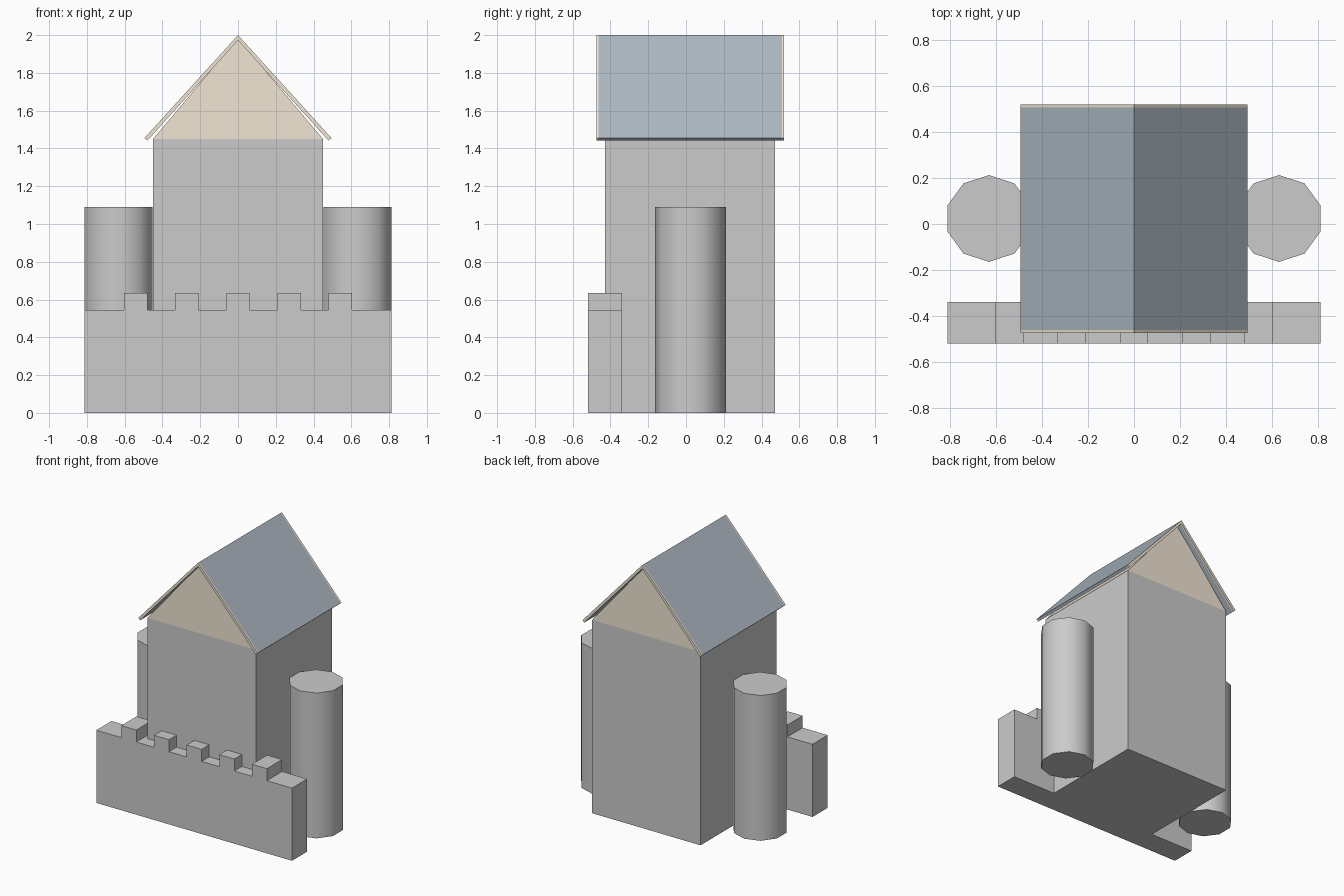
import bpy, bmesh, math

if "Cube" in bpy.data.objects:
    bpy.data.objects.remove(bpy.data.objects["Cube"])


def material(name, color):
    m = bpy.data.materials.new(name)
    m.diffuse_color = (*color, 1)
    m.use_nodes = True
    m.node_tree.nodes["Principled BSDF"].inputs["Base Color"].default_value = m.diffuse_color
    return m


slate = material("slate", (0.42, 0.48, 0.54))
plaster = material("plaster", (0.88, 0.79, 0.66))


def extrude(name, points, direction, mat=None):
    """Close a planar outline and extrude it into a solid."""
    bm = bmesh.new()
    face = bm.faces.new([bm.verts.new(p) for p in points])
    res = bmesh.ops.extrude_face_region(bm, geom=[face], use_keep_orig=True)
    verts = [v for v in res["geom"] if isinstance(v, bmesh.types.BMVert)]
    bmesh.ops.translate(bm, verts=verts, vec=direction)
    bmesh.ops.recalc_face_normals(bm, faces=bm.faces)
    mesh = bpy.data.meshes.new(name)
    bm.to_mesh(mesh)
    bm.free()
    obj = bpy.data.objects.new(name, mesh)
    bpy.context.collection.objects.link(obj)
    if mat:
        mesh.materials.append(mat)
    return obj


def front_profile(name, xz, y0, y1, mat=None):
    return extrude(name, [(x, y0, z) for x, z in xz], (0, y1 - y0, 0), mat)


# Main keep and the gable on top of it
front_profile("keep", [(-.45, 0), (.45, 0), (.45, 1.45), (-.45, 1.45)], -.43, .47)
front_profile("gable", [(-.45, 1.45), (.45, 1.45), (0, 1.983)], -.43, .47, plaster)

# Thin pitched roof with pale verge strips at both ends
roof = [(-.495, 1.455), (0, 2.0), (.495, 1.455), (.48, 1.441), (0, 1.973), (-.48, 1.441)]
front_profile("roof", roof, -.462, .507, slate)
front_profile("front_verge", roof, -.475, -.462, plaster)
front_profile("back_verge", roof, .507, .52, plaster)

# Ten-sided side towers, smooth around, sharp at the caps
for side, label in ((-1, "left"), (1, "right")):
    ring = []
    for i in range(10):
        a = math.radians(90 + 36 * i)
        ring.append((side * .632 + .189 * math.cos(a), .024 + .189 * math.sin(a), 0))
    tower = extrude(label + "_tower", ring, (0, 0, 1.09))
    bpy.ops.object.select_all(action='DESELECT')
    tower.select_set(True)
    bpy.context.view_layer.objects.active = tower
    bpy.ops.object.shade_smooth_by_angle(angle=math.radians(50))

# Front wall with five merlons, cut as one outline
outline = [(.812, 0), (-.812, 0), (-.812, .545)]
for i in range(-2, 3):
    c = i * .271
    outline += [(c - .062, .545), (c - .062, .635), (c + .062, .635), (c + .062, .545)]
outline.append((.812, .545))
front_profile("battlement_wall", outline, -.52, -.34)
